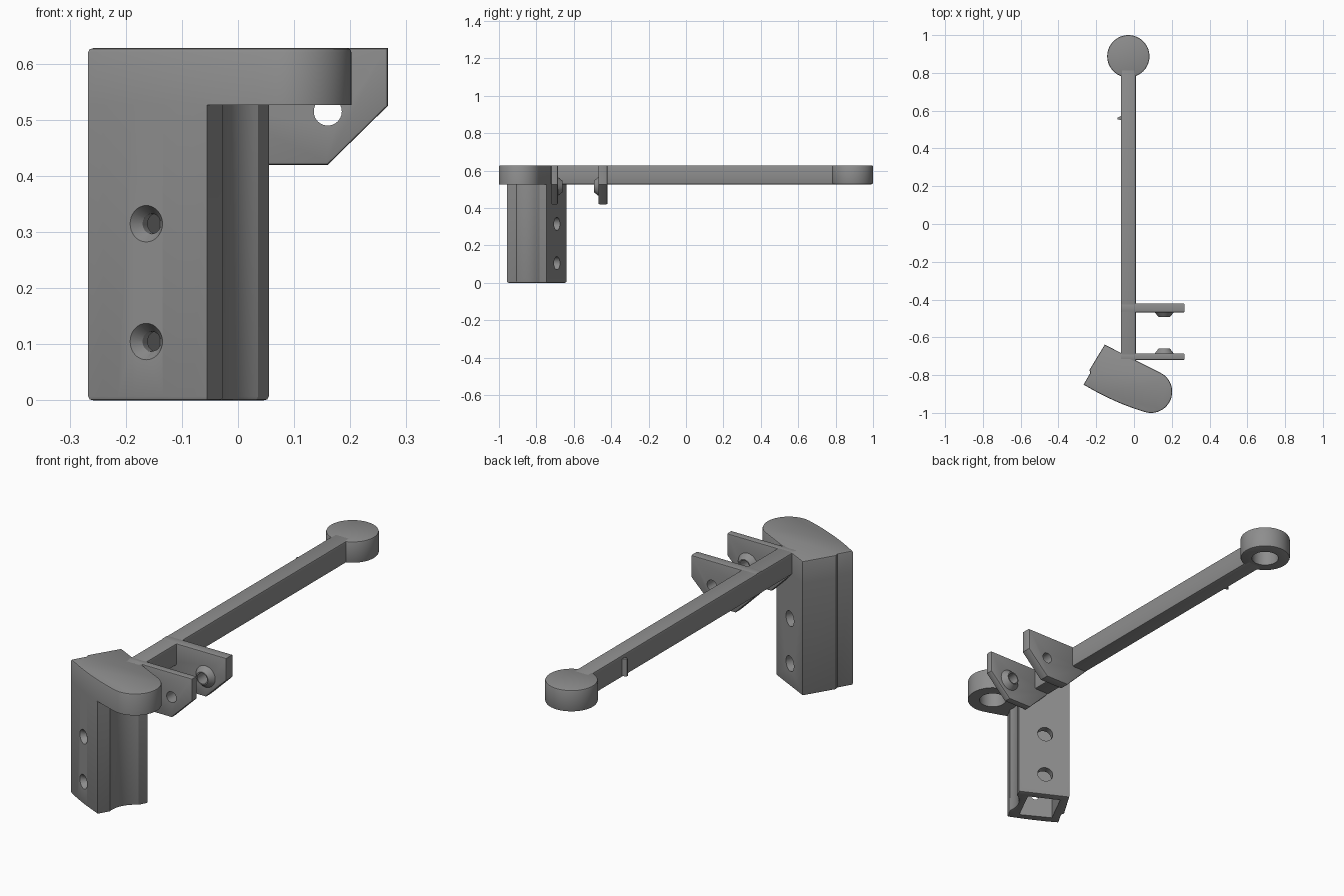
import bpy, bmesh, math
from mathutils import Vector, Matrix

if "Cube" in bpy.data.objects:
    bpy.data.objects.remove(bpy.data.objects["Cube"])

grey = bpy.data.materials.new("mid_grey")
grey.diffuse_color = (0.27, 0.27, 0.27, 1)
grey.use_nodes = True
grey.node_tree.nodes["Principled BSDF"].inputs["Base Color"].default_value = grey.diffuse_color

TOP, UNDER = 0.628, 0.527          # top and underside of the arm
R = 0.112                          # radius of both round ends
PIVOT = Vector((0.09, -0.888))
CORNER = Vector((-0.155, -0.639))  # rear left corner of the column
D = Vector((0.893, -0.45))         # along the rear wall
U = Vector((0.45, 0.893))          # outwards from the rear wall


def local(d, u):
    return CORNER + D * d + U * u


def arc(c, r, a0, a1, n):
    return [Vector((c[0] + r * math.cos(math.radians(a0 + (a1 - a0) * i / n)),
                    c[1] + r * math.sin(math.radians(a0 + (a1 - a0) * i / n)))) for i in range(n + 1)]


def finish(bm, name):
    bmesh.ops.recalc_face_normals(bm, faces=bm.faces[:])
    me = bpy.data.meshes.new(name)
    bm.to_mesh(me)
    bm.free()
    ob = bpy.data.objects.new(name, me)
    bpy.context.collection.objects.link(ob)
    me.materials.append(grey)
    return ob


def prism(name, outline, z0, z1, bevel_at=(), width=0.007, matrix=None):
    """Extrude an outline from z0 to z1 and bevel the rims at the given heights."""
    bm = bmesh.new()
    face = bm.faces.new([bm.verts.new((p[0], p[1], z0)) for p in outline])
    ext = bmesh.ops.extrude_face_region(bm, geom=[face], use_keep_orig=True)
    for v in ext["geom"]:
        if isinstance(v, bmesh.types.BMVert):
            v.co.z = z1
    bmesh.ops.recalc_face_normals(bm, faces=bm.faces[:])
    rim = [e for e in bm.edges if any(all(abs(v.co.z - z) < 1e-5 for v in e.verts) for z in bevel_at)]
    if rim:
        bmesh.ops.bevel(bm, geom=rim, offset=width, segments=2, profile=0.5, affect='EDGES')
    if matrix:
        bm.transform(matrix)
    return finish(bm, name)


def cone(name, p0, p1, r0, r1, n=40):
    p0, p1 = Vector(p0), Vector(p1)
    bm = bmesh.new()
    m = Matrix.Translation((p0 + p1) / 2) @ (p1 - p0).to_track_quat('Z', 'Y').to_matrix().to_4x4()
    bmesh.ops.create_cone(bm, cap_ends=True, segments=n, radius1=r0, radius2=r1,
                          depth=(p1 - p0).length, matrix=m)
    return finish(bm, name)


def cut(ob, cutter, op='DIFFERENCE'):
    mod = ob.modifiers.new("cut", 'BOOLEAN')
    mod.object, mod.operation, mod.solver = cutter, op, 'EXACT'
    bpy.context.view_layer.objects.active = ob
    bpy.ops.object.modifier_apply(modifier=mod.name)
    bpy.data.objects.remove(cutter)


# Shared outlines: bowed front wall and slightly stepped left wall
b0, b1, b2 = Vector((-0.267, -0.85)), Vector((-0.11, -0.945)), Vector((0.06, -0.996))
front = [b0 * (1 - t) ** 2 + b1 * 2 * t * (1 - t) + b2 * t * t for t in [i / 12 for i in range(13)]]
left = [local(0, 0), local(-0.012, -0.155), local(-0.001, -0.168)]

# Head cap with rounded pivot end and blind pivot socket
cap = prism("head_cap", left + front + arc(PIVOT, R, -102, 63, 28)[1:], UNDER, TOP, (TOP,))
cut(cap, cone("socket_cutter", (*PIVOT, 0.5), (*PIVOT, 0.595), 0.06, 0.06))

# Column with a concave relief around the pivot
start = math.degrees(math.atan2(U.y * -0.069 - D.y * 0.096, U.x * -0.069 - D.x * 0.096)) % 360
end = math.degrees(math.atan2(U.y * 0.069 - D.y * 0.096, U.x * 0.069 - D.x * 0.096)) % 360
relief = arc(PIVOT, 0.118, start, end, 16)
col_front = [p for p in front if p.x < -0.065] + [Vector((-0.055, -0.957))]
column = prism("column", left + col_front + relief + [local(0.235, 0)], 0, UNDER, (0,))
pocket = [local(0.035, -0.035), local(0.185, -0.035), local(0.185, -0.205), local(0.035, -0.2)]
cut(column, prism("pocket_cutter", pocket, -0.1, 0.49))

# Screw holes: countersunk at the front, wide access at the rear
for z in (0.105, 0.315):
    def at(u):
        return (*local(0.113, u), z)
    cut(column, cone("access_cutter", at(0.05), at(-0.1), 0.035, 0.035))
    cut(column, cone("screw_cutter", at(-0.3), at(-0.1), 0.018, 0.018))
    cut(column, cone("countersink_cutter", at(-0.275), at(-0.222), 0.054, 0.018))

# Arm and its round end with a blind socket
prism("arm", [(-0.07, -0.74), (0.01, -0.74), (0.01, 0.82), (-0.07, 0.82)], UNDER, TOP, (UNDER, TOP))
disc = prism("end_disc", arc((-0.03, 0.888), R, 0, 360, 64)[:-1], UNDER, TOP, (UNDER, TOP))
cut(disc, cone("socket_cutter", (-0.03, 0.888, 0.5), (-0.03, 0.888, 0.595), 0.06, 0.06))
prism("arm_nib", [(-0.068, 0.55), (-0.068, 0.572), (-0.088, 0.562), (-0.088, 0.555)], UNDER + 0.005, TOP - 0.015)

# Two lugs with facing bosses and a through hole
lug = [(-0.07, 0.53), (0.04, 0.42), (0.16, 0.42), (0.267, 0.525), (0.267, TOP), (-0.068, TOP)]
upright = Matrix.Rotation(math.radians(90), 4, 'X')      # outline y becomes z
for name, y0, y1, face, tip in (("rear_lug", -0.468, -0.42, -0.468, -0.493),
                                ("front_lug", -0.72, -0.685, -0.685, -0.66)):
    plate = prism(name, lug, -y1, -y0, (-y0, -y1), 0.005, upright)
    inward = 0.01 if tip < face else -0.01
    cut(plate, cone("boss", (0.16, face + inward, 0.515), (0.16, tip, 0.515), 0.058, 0.03), 'UNION')
    cut(plate, cone("pin_cutter", (0.16, y0 - 0.1, 0.515), (0.16, y1 + 0.1, 0.515), 0.025, 0.025))

bpy.ops.object.select_all(action='SELECT')
bpy.ops.object.shade_smooth_by_angle(angle=math.radians(30))
